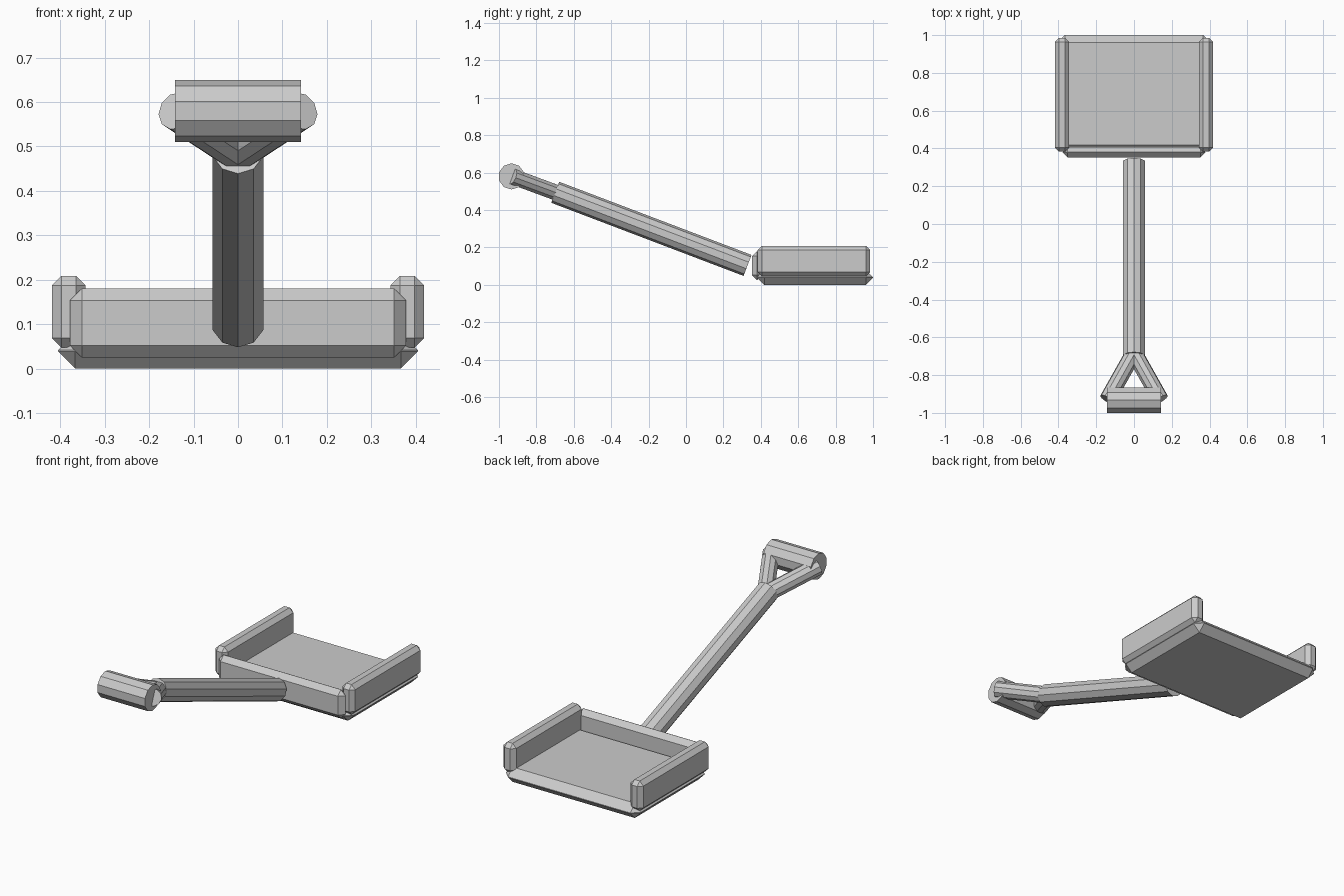
import bpy, bmesh, math
from mathutils import Vector

if "Cube" in bpy.data.objects:
    bpy.data.objects.remove(bpy.data.objects["Cube"])


def finish(name, bm, mirror=False):
    bmesh.ops.recalc_face_normals(bm, faces=bm.faces[:])
    mesh = bpy.data.meshes.new(name)
    bm.to_mesh(mesh)
    bm.free()
    obj = bpy.data.objects.new(name, mesh)
    bpy.context.collection.objects.link(obj)
    if mirror:
        obj.modifiers.new("mirror", 'MIRROR').use_mirror_merge = False
    return obj


def chamfered_box(name, lo, hi, chamfer, mirror=False):
    lo, hi = Vector(lo), Vector(hi)
    bm = bmesh.new()
    bmesh.ops.create_cube(bm, size=1)
    for v in bm.verts:
        v.co = (lo + hi) / 2 + v.co * (hi - lo)
    bmesh.ops.bevel(bm, geom=bm.edges[:], offset=chamfer, segments=1,
                    affect='EDGES', clamp_overlap=True)
    return finish(name, bm, mirror)


def rod(name, a, b, radius, hint, sides=10, mirror=False):
    """Capped prism from a to b with a corner pointing towards hint."""
    a, b = Vector(a), Vector(b)
    d = (b - a).normalized()
    u = Vector(hint)
    u = (u - d * u.dot(d)).normalized()
    w = d.cross(u)
    bm = bmesh.new()
    rings = []
    for p in (a, b):
        rings.append([bm.verts.new(p + radius * (
            u * math.cos(2 * math.pi * k / sides) +
            w * math.sin(2 * math.pi * k / sides))) for k in range(sides)])
    for k in range(sides):
        j = (k + 1) % sides
        bm.faces.new((rings[0][k], rings[0][j], rings[1][j], rings[1][k]))
    for r in rings:
        bm.faces.new(r)
    return finish(name, bm, mirror)


# Scoop: floor plate, wall at the handle end, two side walls
chamfered_box("scoop_floor", (-0.405, 0.38, 0), (0.405, 1.0, 0.08), 0.0385)
chamfered_box("rear_wall", (-0.378, 0.352, 0.025), (0.378, 0.407, 0.18), 0.0265)
chamfered_box("side_walls", (0.343, 0.383, 0.047), (0.419, 0.985, 0.209), 0.022,
              mirror=True)

# Shaft
rod("shaft", (0, 0.329, 0.104), (0, -0.699, 0.495), 0.06, (0, 0, 1))

# Triangular handle: two arms and a cross grip
arm_dir = Vector((0.14, -0.929, 0.58)) - Vector((0, -0.68, 0.488))
slope = Vector((0, -0.934, 0.357))
plane_normal = slope.cross(Vector((1, 0, 0)))
rod("grip_arms", (0, -0.68, 0.488), (0.14, -0.929, 0.58), 0.044,
    plane_normal.cross(arm_dir), mirror=True)
rod("grip", (-0.142, -0.933, 0.58), (0.142, -0.933, 0.58), 0.07, (0, 0, 1))
